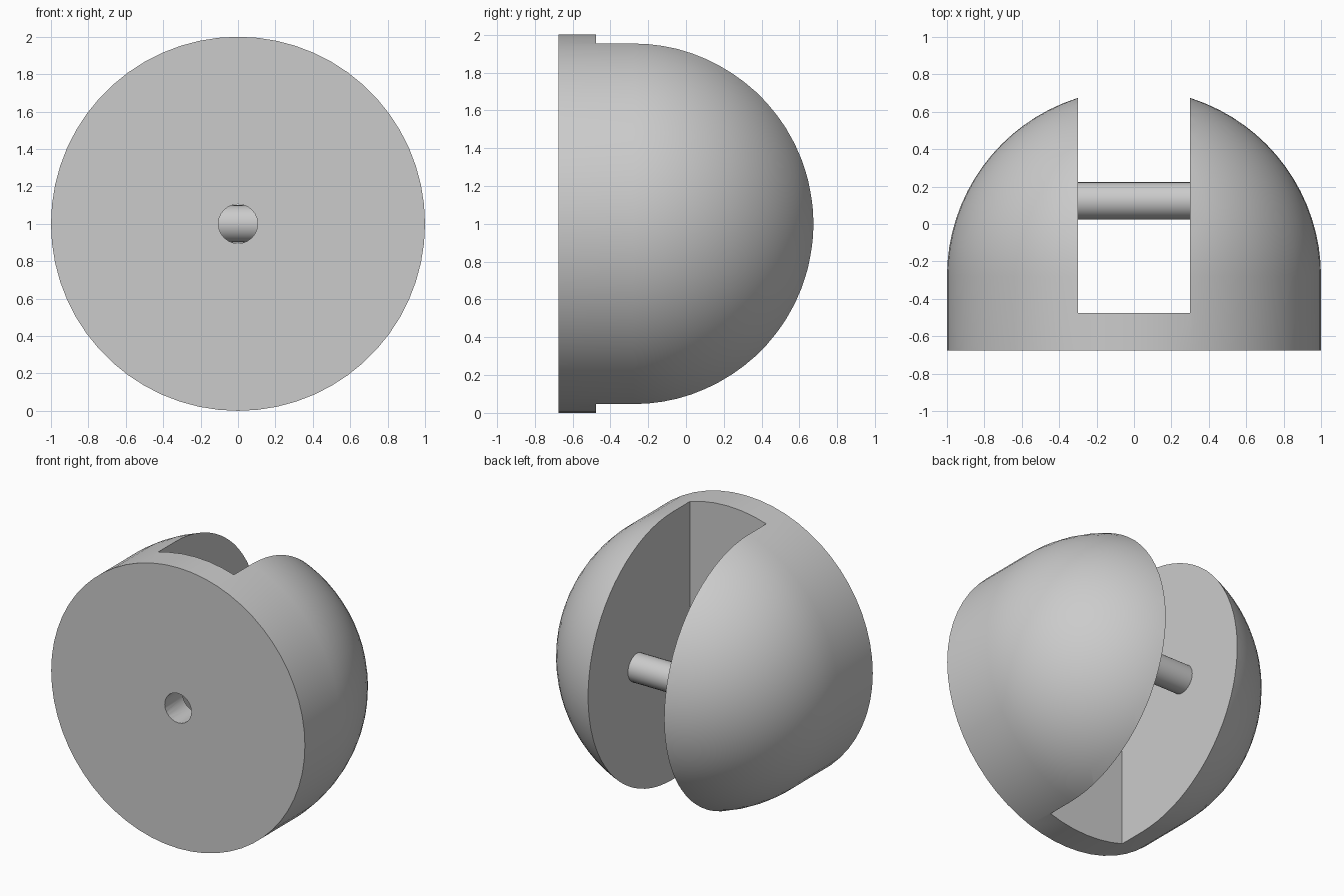
import bpy, bmesh, math
from mathutils import Matrix, Vector

old = bpy.data.objects.get("Cube")
if old:
    bpy.data.objects.remove(old, do_unlink=True)

FRONT, FLOOR, CENTRE = -0.675, -0.475, -0.28   # y of front face, slot floor, dome centre
SLOT, MID = 0.3, 1.0                           # half slot width, axis height

grey = bpy.data.materials.new("plain grey")
grey.use_nodes = True
colour = (0.6, 0.6, 0.6, 1)
grey.diffuse_color = colour
grey.node_tree.nodes["Principled BSDF"].inputs["Base Color"].default_value = colour


def make_object(name, bm):
    bmesh.ops.recalc_face_normals(bm, faces=bm.faces)
    mesh = bpy.data.meshes.new(name)
    bm.to_mesh(mesh)
    bm.free()
    mesh.materials.append(grey)
    obj = bpy.data.objects.new(name, mesh)
    bpy.context.collection.objects.link(obj)
    return obj


def rod(name, radius, length, centre, axis, sides):
    bm = bmesh.new()
    turn = Vector((0, 0, 1)).rotation_difference(Vector(axis)).to_matrix().to_4x4()
    bmesh.ops.create_cone(bm, cap_ends=True, segments=sides, radius1=radius,
                          radius2=radius, depth=length,
                          matrix=Matrix.Translation(centre) @ turn)
    return make_object(name, bm)


def cut(target, cutter):
    mod = target.modifiers.new(cutter.name, 'BOOLEAN')
    mod.operation, mod.solver, mod.object = 'DIFFERENCE', 'EXACT', cutter
    bpy.context.view_layer.objects.active = target
    bpy.ops.object.modifier_apply(modifier=mod.name)
    bpy.data.objects.remove(cutter, do_unlink=True)


def smooth(obj):
    bpy.ops.object.select_all(action='DESELECT')
    obj.select_set(True)
    bpy.context.view_layer.objects.active = obj
    bpy.ops.object.shade_smooth_by_angle(angle=math.radians(30))


# Domed body: a short drum with a hemisphere, spun about the y axis
rings = 20
profile = [(0, FRONT), (1, FRONT)]
for i in range(rings + 1):
    a = math.pi / 2 * i / rings
    profile.append((math.cos(a) if i < rings else 0, CENTRE + math.sin(a)))
bm = bmesh.new()
verts = [bm.verts.new((r, y, MID)) for r, y in profile]
edges = [bm.edges.new(pair) for pair in zip(verts, verts[1:])]
bmesh.ops.spin(bm, geom=verts + edges, cent=(0, 0, MID), axis=(0, 1, 0),
               angle=math.tau, steps=60, use_merge=True)
bmesh.ops.remove_doubles(bm, verts=bm.verts, dist=0.0001)
body = make_object("domed_body", bm)

# Slot open at the top, bottom and back
bm = bmesh.new()
bmesh.ops.create_cube(bm, size=1, matrix=Matrix.Translation((0, FLOOR + 1, MID))
                      @ Matrix.Diagonal((2 * SLOT, 2, 3, 1)))
cut(body, make_object("slot_cutter", bm))

# Round hole through the front wall
cut(body, rod("hole_cutter", 0.105, 0.5, (0, FRONT + 0.1, MID), (0, 1, 0), 24))
smooth(body)

# Cross pin between the two cheeks
pin = rod("cross_pin", 0.1, 2 * SLOT + 0.04, (0, 0.125, MID), (1, 0, 0), 24)
smooth(pin)
